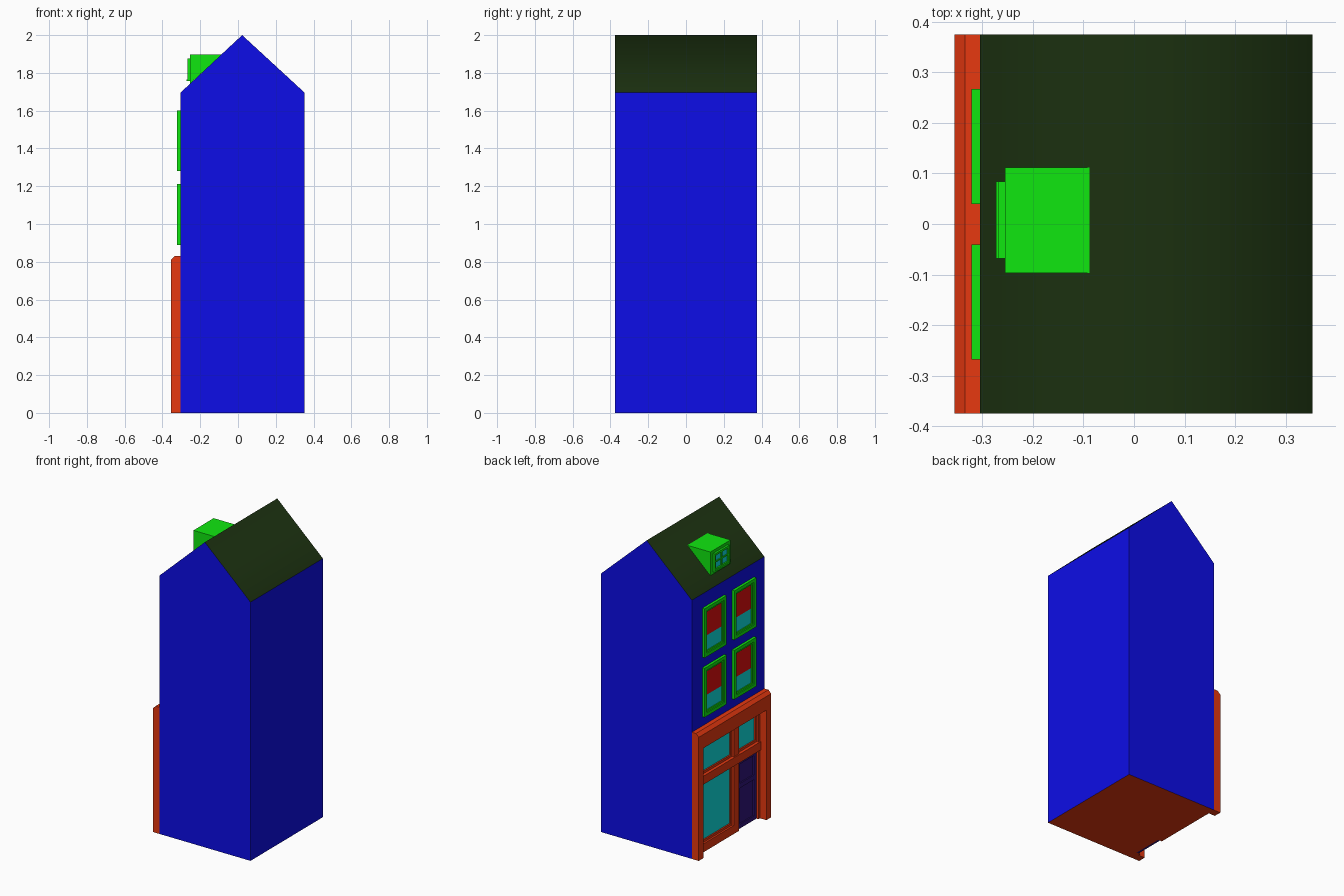
import bpy, bmesh

if "Cube" in bpy.data.objects:
    bpy.data.objects.remove(bpy.data.objects["Cube"])


def material(name, r, g, b):
    m = bpy.data.materials.new(name)
    m.diffuse_color = (r, g, b, 1)
    m.use_nodes = True
    m.node_tree.nodes["Principled BSDF"].inputs["Base Color"].default_value = m.diffuse_color
    return m


BLUE = material("wall_blue", .004, .004, .8)
ROOF = material("roof_dark_green", .011, .03, .005)
GREEN = material("trim_green", .005, .8, .005)
ORANGE = material("shop_orange", .8, .04, .005)
TEAL = material("glass_teal", .004, .75, .75)
RED = material("blind_red", .75, .004, .004)
DOOR = material("door_purple", .03, .007, .2)


def finish(name, bm, *mats):
    bmesh.ops.recalc_face_normals(bm, faces=bm.faces[:])
    me = bpy.data.meshes.new(name)
    bm.to_mesh(me)
    bm.free()
    for m in mats:
        me.materials.append(m)
    ob = bpy.data.objects.new(name, me)
    bpy.context.collection.objects.link(ob)
    return ob


def prism(profile, y0, y1):
    """Extrude an x/z profile along y."""
    bm = bmesh.new()
    face = bm.faces.new([bm.verts.new((x, y0, z)) for x, z in profile])
    ext = bmesh.ops.extrude_face_region(bm, geom=[face])["geom"]
    moved = [v for v in ext if isinstance(v, bmesh.types.BMVert)]
    bmesh.ops.translate(bm, verts=moved, vec=(0, y1 - y0, 0))
    return bm


def boxes(name, mat, *dims):
    """One object made of boxes given as (x0, x1, y0, y1, z0, z1)."""
    bm = bmesh.new()
    for x0, x1, y0, y1, z0, z1 in dims:
        vs = bmesh.ops.create_cube(bm, size=1)["verts"]
        bmesh.ops.scale(bm, verts=vs, vec=(x1 - x0, y1 - y0, z1 - z0))
        bmesh.ops.translate(bm, verts=vs, vec=((x0 + x1) / 2, (y0 + y1) / 2, (z0 + z1) / 2))
    return finish(name, bm, mat)


def ring(x0, x1, y0, y1, z0, z1, t):
    """Four bars of a rectangular frame of width t."""
    return [(x0, x1, y0, y0 + t, z0, z1), (x0, x1, y1 - t, y1, z0, z1),
            (x0, x1, y0 + t, y1 - t, z0, z0 + t), (x0, x1, y0 + t, y1 - t, z1 - t, z1)]


W = -.305           # street-side wall plane
HY = .375           # half width of the house

# House body: walls, roof and floor
bm = prism([(W, 0), (.353, 0), (.353, 1.695), (.022, 2), (W, 1.695)], -HY, HY)
bm.normal_update()
for f in bm.faces:
    z = f.calc_center_median().z
    if z > 1.7 and abs(f.normal.y) < .5:
        f.material_index, f.smooth = 1, True
    elif z < .01:
        f.material_index = 2
house = finish("house_body", bm, BLUE, ROOF, ORANGE)

# Recess for the shop front
cutter = boxes("shop_cutter", BLUE, (-.4, -.28, -.325, .325, -.1, .72))
cutter.hide_render = True
cutter.hide_set(True)
cut = house.modifiers.new("shop_recess", "BOOLEAN")
cut.operation, cut.object, cut.solver = "DIFFERENCE", cutter, "EXACT"
bpy.context.view_layer.objects.active = house
house.select_set(True)
bpy.ops.object.modifier_apply(modifier=cut.name)
bpy.data.objects.remove(cutter)

# Shop front: pillars, cornice, frame
boxes("shop_pillars", ORANGE, (-.355, W, -HY, -.325, 0, .72), (-.355, W, .325, HY, 0, .72))
finish("shop_cornice", prism([(W, .72), (-.355, .72), (-.355, .81), (-.335, .83), (W, .83)], -HY, HY), ORANGE)
boxes("shop_frame", ORANGE,
      (-.308, -.28, .31, .325, 0, .72),
      (-.308, -.28, -.325, -.31, 0, .72),
      (-.308, -.28, -.11, -.055, 0, .72),
      (-.308, -.28, -.31, .31, .705, .72),
      (-.316, -.28, -.325, .325, .45, .505),
      (-.308, -.28, -.055, .31, 0, .055))
panes = {"shop_window": (-.055, .31, .055, .45),
         "shop_transom_window": (-.055, .31, .505, .705),
         "door_transom_window": (-.31, -.11, .505, .705)}
for name, p in panes.items():
    boxes(name + "_sash", ORANGE, *ring(-.296, -.28, *p, .015))
    boxes(name + "_glass", TEAL, (-.287, -.28, *p))

# Door with two sunken panels
boxes("door", DOOR, (-.286, -.28, -.31, -.11, 0, .45),
      *ring(-.294, -.286, -.31, -.11, 0, .45, .028),
      (-.294, -.286, -.282, -.138, .265, .295))

# Upper-floor windows with half-drawn blinds
for row, z in enumerate((.89, 1.28), 1):
    for side, y in (("left", .04), ("right", -.268)):
        n = f"window_{side}_{row}"
        y1, z1 = y + .227, z + .322
        boxes(n + "_frame", GREEN, *ring(-.322, W, y, y1, z, z1, .022),
              *ring(-.315, W, y + .022, y1 - .022, z + .022, z1 - .022, .012))
        boxes(n + "_glass", TEAL, (-.309, W, y + .034, y1 - .034, z + .034, z + .13))
        boxes(n + "_blind", RED, (-.309, W, y + .034, y1 - .034, z + .13, z1 - .034))

# Dormer and its four-pane window
finish("dormer", prism([(-.255, 1.742), (-.255, 1.897), (-.088, 1.897)], -.097, .112), GREEN)
boxes("dormer_window_frame", GREEN, *ring(-.268, -.255, -.068, .084, 1.762, 1.877, .014),
      (-.265, -.255, .003, .013, 1.776, 1.863), (-.265, -.255, -.054, .07, 1.815, 1.824),
      (-.273, -.255, -.068, .084, 1.757, 1.764))
boxes("dormer_glass", TEAL, (-.259, -.255, -.054, .07, 1.776, 1.863))
